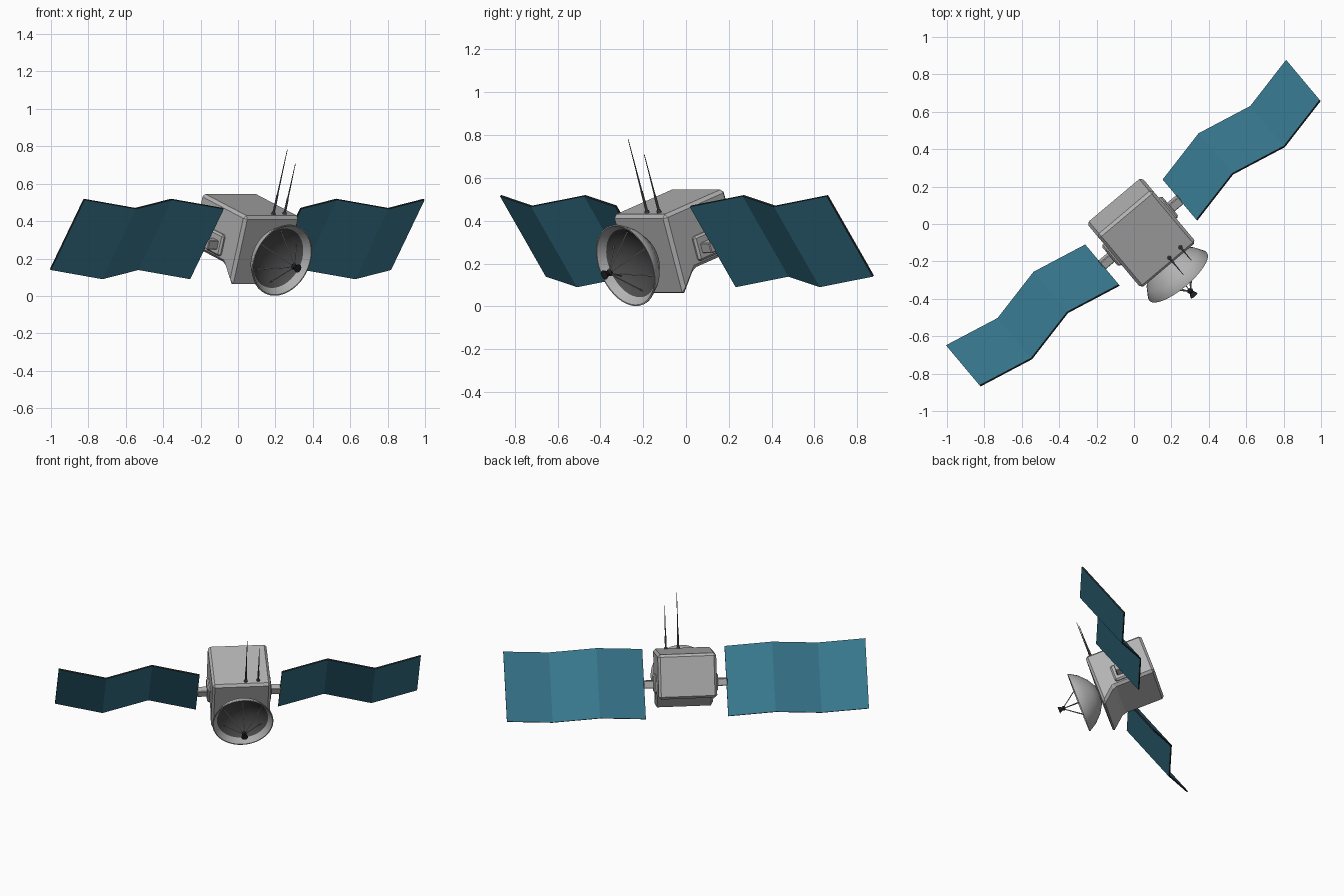
import bpy, bmesh, math
from mathutils import Matrix, Vector

cube = bpy.data.objects.get("Cube")
if cube:
    bpy.data.objects.remove(cube, do_unlink=True)


def material(name, rgb):
    m = bpy.data.materials.new(name)
    m.diffuse_color = (*rgb, 1)
    m.use_nodes = True
    m.node_tree.nodes["Principled BSDF"].inputs["Base Color"].default_value = (*rgb, 1)
    return m


GREY = material("light grey metal", (0.45, 0.45, 0.45))
DARK = material("dark grey dish lining", (0.075, 0.075, 0.075))
TEAL = material("teal solar cells", (0.04, 0.19, 0.28))
EDGE = material("near black edging", (0.015, 0.017, 0.018))
ROD = material("antenna grey", (0.12, 0.12, 0.12))

# Heading of the craft, tilted frame of the body, and tilted frame of the wings
HEADING = Matrix.Rotation(math.radians(40), 4, 'Z')
BODY = HEADING @ Matrix.Translation((0, -0.293, 0.425)) @ Matrix.Rotation(math.radians(18.7), 4, 'X')
WING = HEADING @ Matrix.Translation((0, -0.06, 0.28)) @ Matrix.Rotation(math.radians(36.7), 4, 'X')
# Dish frame: z runs out of the middle of the front face
DISH = BODY @ Matrix.Translation((0, 0, -0.198)) @ Matrix.Rotation(math.radians(90), 4, 'X')


def finish(name, bm, matrix, mats, bevel=0, smooth=False):
    bmesh.ops.recalc_face_normals(bm, faces=bm.faces)
    if bevel:
        bmesh.ops.bevel(bm, geom=bm.edges[:], offset=bevel, segments=1, affect='EDGES')
    mesh = bpy.data.meshes.new(name)
    bm.to_mesh(mesh)
    bm.free()
    mesh.transform(matrix)
    for m in mats:
        mesh.materials.append(m)
    ob = bpy.data.objects.new(name, mesh)
    bpy.context.collection.objects.link(ob)
    if smooth:
        bpy.ops.object.select_all(action='DESELECT')
        ob.select_set(True)
        bpy.context.view_layer.objects.active = ob
        bpy.ops.object.shade_smooth_by_angle(angle=math.radians(35))
    return ob


def box(name, centre, size, matrix, mat, bevel=0):
    bm = bmesh.new()
    bmesh.ops.create_cube(bm, size=1, matrix=Matrix.Translation(centre) @ Matrix.Diagonal((*size, 1)))
    return finish(name, bm, matrix, [mat], bevel)


def lathe(name, profile, matrix, mats, segments=32, rule=None):
    """Spin (radius, height) points about z; rule gives a material per profile step."""
    bm = bmesh.new()
    verts = [bm.verts.new((r, 0, h)) for r, h in profile]
    edges = [bm.edges.new(p) for p in zip(verts, verts[1:])]
    bmesh.ops.spin(bm, geom=verts + edges, cent=(0, 0, 0), axis=(0, 0, 1),
                   angle=math.tau, steps=segments, use_duplicate=False)
    bmesh.ops.remove_doubles(bm, verts=bm.verts, dist=1e-4)
    bmesh.ops.dissolve_degenerate(bm, edges=bm.edges, dist=1e-5)
    if rule:
        for f in bm.faces:
            f.material_index = rule(f)
    return finish(name, bm, matrix, mats, smooth=True)


def rod(name, start, end, r1, r2, matrix, mat, segments=8):
    start, end = Vector(start), Vector(end)
    d = end - start
    place = Matrix.Translation((start + end) / 2) @ d.to_track_quat('Z', 'Y').to_matrix().to_4x4()
    bm = bmesh.new()
    bmesh.ops.create_cone(bm, cap_ends=True, segments=segments, radius1=r1, radius2=r2,
                          depth=d.length, matrix=place)
    return finish(name, bm, matrix, [mat], smooth=True)


# Body: side profile with a cut-away underside, extruded across
profile = [(0, 0), (0, -0.397), (0.103, -0.295), (0.39, -0.295), (0.39, 0)]
bm = bmesh.new()
face = bm.faces.new([bm.verts.new((-0.192, y, z)) for y, z in profile])
side = bmesh.ops.extrude_face_region(bm, geom=[face])
bmesh.ops.translate(bm, vec=(0.384, 0, 0),
                    verts=[v for v in side["geom"] if isinstance(v, bmesh.types.BMVert)])
finish("body", bm, BODY, [GREY], bevel=0.016)

# Solar wings: folded strips with dark rims, and their mounts
STATIONS = [(0.27, 0), (0.576, 0.082), (0.882, 0), (1.187, 0.082)]
HALF_WIDTH, HALF_THICK = 0.234, 0.005
for s, label in ((1, "left"), (-1, "right")):
    bm = bmesh.new()
    rings = [[bm.verts.new((s * x, y + t * HALF_THICK, w * HALF_WIDTH))
              for t, w in ((-1, -1), (1, -1), (1, 1), (-1, 1))] for x, y in STATIONS]
    for a, b in zip(rings, rings[1:]):
        for i in range(4):
            j = (i + 1) % 4
            f = bm.faces.new((a[i], a[j], b[j], b[i]))
            f.material_index = 0 if i % 2 else 1
    for ring in (rings[0], rings[-1]):
        bm.faces.new(ring).material_index = 1
    finish(label + "_solar_wing", bm, WING, [TEAL, EDGE])
    box(label + "_mount_plate", (s * 0.195, 0.185, -0.21), (0.03, 0.12, 0.12), BODY, GREY, 0.01)
    box(label + "_wing_arm", (s * 0.232, 0.176, -0.214), (0.085, 0.05, 0.05), BODY, GREY, 0.004)

# Dish: one shell, dark lining inside the deeper bowl
outer = [(0, -0.005), (0.06, 0.004), (0.12, 0.04), (0.17, 0.09), (0.2, 0.14), (0.2, 0.147)]
inner = [(0.194, 0.147), (0.168, 0.112), (0.15, 0.09), (0.11, 0.064), (0.06, 0.044), (0, 0.036)]


def lining(f):
    c = f.calc_center_median()
    r = math.hypot(c.x, c.y)
    floor = 0.032 + 2.2 * r * r
    return 1 if r < 0.166 and c.z > floor - 0.004 and f.index >= 0 and is_inner(f) else 0


def is_inner(f):
    pts = {round(h, 4) for _, h in inner[1:]}
    return all(round(v.co.z, 4) in pts for v in f.verts)


lathe("dish", outer + inner, DISH, [GREY, DARK], 40,
      rule=lambda f: 1 if is_inner(f) else 0)

# Feed horn on thin struts
for i in range(6):
    a = math.radians(30 + 60 * i)
    rod("feed_strut_%d" % (i + 1), (0.145 * math.cos(a), 0.145 * math.sin(a), 0.086),
        (0.006 * math.cos(a), 0.006 * math.sin(a), 0.25), 0.003, 0.003, DISH, GREY, 6)
lathe("feed_horn", [(0, 0.238), (0.012, 0.24), (0.017, 0.25), (0.012, 0.262),
                    (0.023, 0.284), (0, 0.284)], DISH, [EDGE], 16)

# Whip antennas on the top of the body
for label, x, y, length in (("long", 0.028, 0.035, 0.365), ("short", 0.11, 0.04, 0.285)):
    rod(label + "_antenna_socket", (x, y, -0.005), (x, y, 0.012), 0.012, 0.01, BODY, ROD, 10)
    rod(label + "_antenna_sleeve", (x, y, 0), (x, y, length * 0.3), 0.0065, 0.0055, BODY, ROD)
    rod(label + "_antenna", (x, y, 0.01), (x, y, length), 0.005, 0.0015, BODY, ROD)
